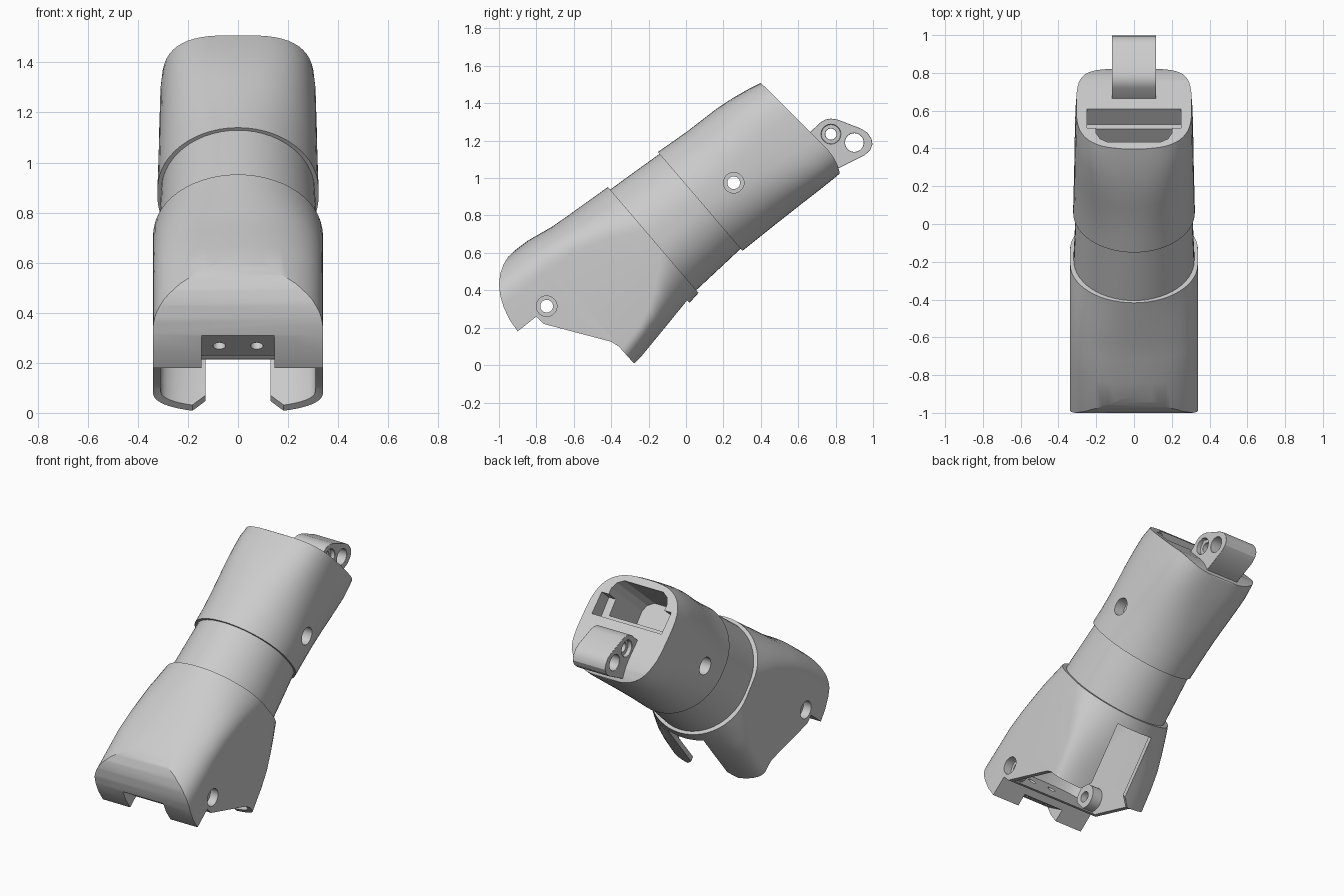
import bpy, bmesh, math
from mathutils import Vector

cube = bpy.data.objects.get("Cube")
if cube:
    bpy.data.objects.remove(cube, do_unlink=True)

grey = bpy.data.materials.new("light_grey")
grey.use_nodes = True
grey.diffuse_color = (0.6, 0.6, 0.6, 1)
grey.node_tree.nodes["Principled BSDF"].inputs["Base Color"].default_value = (0.6, 0.6, 0.6, 1)


def tilt(x, u, v):
    """Tilted frame: u runs up along the tube, v across it towards the front."""
    return Vector((x, 0.76 * u - 0.65 * v, 0.65 * u + 0.76 * v))


def skin(name, rings):
    """Closed solid through rings with equal point counts."""
    bm = bmesh.new()
    loops = [[bm.verts.new(p) for p in ring] for ring in rings]
    n = len(loops[0])
    for a, b in zip(loops, loops[1:]):
        for i in range(n):
            bm.faces.new((a[i], a[(i + 1) % n], b[(i + 1) % n], b[i]))
    bm.faces.new(loops[0])
    bm.faces.new(loops[-1])
    bmesh.ops.recalc_face_normals(bm, faces=bm.faces)
    mesh = bpy.data.meshes.new(name)
    bm.to_mesh(mesh)
    bm.free()
    obj = bpy.data.objects.new(name, mesh)
    bpy.context.collection.objects.link(obj)
    mesh.materials.append(grey)
    return obj


def section(u, vtop, vhi, vlo, vbot, hw, n, steps=28):
    """Rounded section with flat sides between vlo and vhi."""
    pts = []
    for base, rise, start in ((vhi, vtop - vhi, 0), (vlo, vlo - vbot, math.pi)):
        for i in range(steps + 1):
            t = start + math.pi * i / steps
            c, s = math.cos(t), math.sin(t)
            x = math.copysign(abs(c) ** (2 / n), c) * hw
            pts.append(tilt(x, u, base + math.copysign(abs(s) ** (2 / n), s) * rise))
    return pts


def loft(name, rows):
    return skin(name, [section(*r) for r in rows])


def side_prism(name, yz, x0, x1):
    return skin(name, [[Vector((x, y, z)) for y, z in yz] for x in (x0, x1)])


def tube_prism(name, xv, u0, u1):
    return skin(name, [[tilt(x, u, v) for x, v in xv] for u in (u0, u1)])


def rod(name, a, b, r, steps=28):
    """Cylinder from a to b."""
    a, b = Vector(a), Vector(b)
    q = (b - a).to_track_quat('Z', 'Y')
    circle = [q @ Vector((r * math.cos(k), r * math.sin(k), 0))
              for k in (2 * math.pi * i / steps for i in range(steps))]
    return skin(name, [[c + p for p in circle] for c in (a, b)])


def combine(obj, tool, op='DIFFERENCE'):
    mod = obj.modifiers.new("cut", 'BOOLEAN')
    mod.operation, mod.solver, mod.object = op, 'EXACT', tool
    bpy.context.view_layer.objects.active = obj
    bpy.ops.object.modifier_apply(modifier=mod.name)
    bpy.data.objects.remove(tool, do_unlink=True)


def cross_hole(obj, y, z, r, bore=0, face=0):
    """Hole across x, with a counterbore on both sides from |x| = face outwards."""
    combine(obj, rod("cutter", (-0.6, y, z), (0.6, y, z), r))
    if bore:
        for s in (-1, 1):
            combine(obj, rod("cutter", (s * face, y, z), (s * 0.6, y, z), bore))


# Lower shell: domed tube trimmed by the side outline
lower = loft("lower_shell", [
    (-0.80, 1.09, 0.89, 0.29, 0.06, 0.34, 2.4),
    (-0.52, 1.075, 0.88, 0.29, 0.11, 0.34, 2.4),
    (-0.207, 1.055, 0.865, 0.29, 0.1755, 0.34, 2.4),
    (-0.066, 1.028, 0.846, 0.32, 0.20, 0.34, 2.3),
    (0.043, 1.017, 0.81, 0.358, 0.217, 0.34, 2.2),
    (0.138, 1.009, 0.777, 0.42, 0.23, 0.34, 2.1),
    (0.24, 1.0, 0.72, 0.50, 0.242, 0.34, 2.0),
    (0.302, 0.995, 0.68, 0.56, 0.25, 0.338, 2.0)])
outline = [(-0.21, -0.07), (-0.27, 0), (-0.36, 0.10), (-0.40, 0.125), (-0.76, 0.22),
           (-0.80, 0.26), (-0.90, 0.18), (-0.945, 0.245), (-0.975, 0.31), (-0.993, 0.37),
           (-1.0, 0.43), (-0.993, 0.49), (-0.975, 0.54), (-0.95, 0.58), (-0.90, 0.627),
           (-0.84, 0.675), (-0.75, 0.80), (-0.3, 1.3), (0.5, 0.7), (0.3, 0.2)]
combine(lower, side_prism("cutter", outline, -0.6, 0.6), 'INTERSECT')

# Hollow inside
combine(lower, loft("cutter", [
    (-0.42, 0.94, 0.85, 0.29, 0.16, 0.31, 2.4),
    (-0.34, 0.985, 0.85, 0.29, 0.175, 0.31, 2.4),
    (-0.207, 1.01, 0.84, 0.30, 0.2055, 0.31, 2.4),
    (0.043, 0.98, 0.79, 0.37, 0.247, 0.31, 2.2),
    (0.138, 0.97, 0.76, 0.43, 0.26, 0.31, 2.1),
    (0.25, 0.96, 0.71, 0.51, 0.275, 0.305, 2.0)]))

# Slot between the two rear legs, flared at the tips
slot = [(-0.13, 0.23), (-0.13, -0.15), (-0.205, -0.23), (0.205, -0.23), (0.13, -0.15), (0.13, 0.23)]
combine(lower, skin("cutter", [[tilt(x, u, v) for x, u in slot] for v in (0.0, 0.5)]))

# Notch in the front lip with two small screw holes
combine(lower, side_prism("cutter", [(-1.1, 0.384), (-0.84, 0.23), (-0.80, 0.1), (-1.1, 0.1)],
                          -0.145, 0.145))
for s in (-1, 1):
    combine(lower, rod("cutter", (s * 0.075, -0.96, 0.17), (s * 0.075, -0.85, 0.36), 0.025))

# Pivot bosses inside the side walls
for s in (-1, 1):
    combine(lower, rod("boss", (s * 0.24, -0.74, 0.315), (s * 0.325, -0.74, 0.315), 0.075), 'UNION')
cross_hole(lower, -0.745, 0.315, 0.034, 0.055, 0.285)

# Middle sleeve
middle = loft("middle_sleeve", [
    (0.28, 0.978, 0.65, 0.59, 0.268, 0.320, 2.0),
    (0.45, 0.965, 0.64, 0.59, 0.275, 0.314, 2.0),
    (0.65, 0.948, 0.63, 0.59, 0.284, 0.306, 2.0)])

# Upper shell, rounder at the joint and squarer at the end
upper = loft("upper_shell", [
    (0.626, 0.964, 0.64, 0.60, 0.268, 0.322, 2.0),
    (0.72, 0.954, 0.63, 0.59, 0.265, 0.320, 2.05),
    (0.82, 0.945, 0.625, 0.585, 0.262, 0.318, 2.15),
    (0.92, 0.940, 0.62, 0.58, 0.258, 0.316, 2.3),
    (1.02, 0.935, 0.61, 0.57, 0.254, 0.315, 2.5),
    (1.12, 0.922, 0.60, 0.56, 0.249, 0.313, 2.75),
    (1.22, 0.903, 0.59, 0.55, 0.245, 0.311, 3.0),
    (1.29, 0.886, 0.58, 0.54, 0.244, 0.306, 3.0),
    (1.42, 0.86, 0.58, 0.54, 0.244, 0.300, 3.0)])
end_trim = [(0.38, 1.515), (0.402, 1.506), (0.425, 1.485), (0.76, 1.15), (0.79, 1.11), (0.81, 1.07),
            (0.822, 1.03), (0.812, 1.0), (0.3, 0.3), (-0.6, 1.0), (0.0, 1.6)]
combine(upper, side_prism("cutter", end_trim, -0.6, 0.6), 'INTERSECT')

# Deep pocket and wide shallow slot in the end
pocket = [(-0.2, 0.63), (0.2, 0.63), (0.2, 0.775), (0.18, 0.815), (0.14, 0.84),
          (-0.14, 0.84), (-0.18, 0.815), (-0.2, 0.775)]
combine(upper, tube_prism("cutter", pocket, 0.88, 1.5))
combine(upper, tube_prism("cutter", [(-0.25, 0.592), (0.25, 0.592), (0.25, 0.735), (-0.25, 0.735)],
                          1.2, 1.5))
for part in (upper,):
    cross_hole(part, 0.255, 0.975, 0.034, 0.055, 0.25)

# Hanging lug with two cross holes
lug = side_prism("hanging_lug", [
    (0.62, 1.20), (0.66, 1.243), (0.72, 1.298), (0.745, 1.313), (0.775, 1.318), (0.81, 1.313),
    (0.935, 1.265), (0.97, 1.243), (0.992, 1.21), (0.997, 1.18), (0.985, 1.15), (0.955, 1.122),
    (0.82, 1.055), (0.76, 1.05)], -0.117, 0.117)
cross_hole(lug, 0.775, 1.235, 0.03, 0.052, 0.09)
cross_hole(lug, 0.90, 1.19, 0.05)
bevel = lug.modifiers.new("soft_edges", 'BEVEL')
bevel.width, bevel.segments, bevel.limit_method, bevel.angle_limit = 0.006, 2, 'ANGLE', math.radians(60)

# Smooth shading with sharp creases
for obj in (lower, middle, upper, lug):
    bpy.ops.object.select_all(action='DESELECT')
    obj.select_set(True)
    bpy.context.view_layer.objects.active = obj
    bpy.ops.object.shade_smooth_by_angle(angle=math.radians(25))
